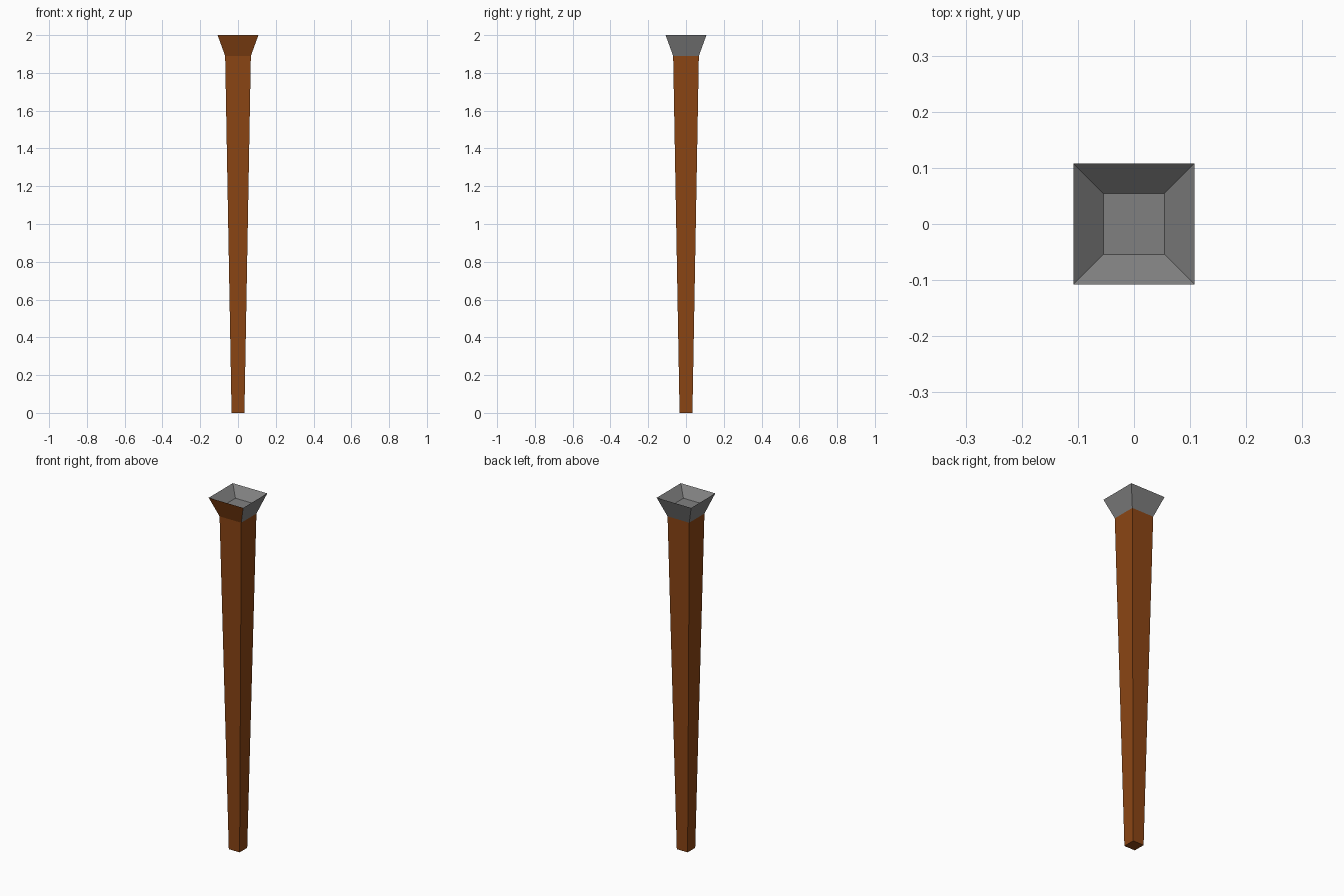
import bpy, bmesh

if "Cube" in bpy.data.objects:
    bpy.data.objects.remove(bpy.data.objects["Cube"])

wood = bpy.data.materials.new("wood")
wood.diffuse_color = (0.258, 0.060, 0.007, 1)
wood.use_nodes = True
wood.node_tree.nodes["Principled BSDF"].inputs["Base Color"].default_value = wood.diffuse_color
metal = bpy.data.materials.new("metal")
metal.diffuse_color = (0.216, 0.216, 0.216, 1)
metal.use_nodes = True
metal.node_tree.nodes["Principled BSDF"].inputs["Base Color"].default_value = metal.diffuse_color


def square_loft(name, rings, mats, cap_start=True, cap_end=True):
    """Skin square rings given as (half width, height)."""
    bm = bmesh.new()
    loops = [[bm.verts.new((sx * h, sy * h, z))
              for sx, sy in ((-1, -1), (1, -1), (1, 1), (-1, 1))] for h, z in rings]
    for a, b in zip(loops, loops[1:]):
        for i in range(4):
            j = (i + 1) % 4
            bm.faces.new((a[i], a[j], b[j], b[i]))
    if cap_start:
        bm.faces.new(loops[0][::-1])
    if cap_end:
        bm.faces.new(loops[-1])
    me = bpy.data.meshes.new(name)
    bm.to_mesh(me)
    bm.free()
    for m in mats:
        me.materials.append(m)
    ob = bpy.data.objects.new(name, me)
    bpy.context.collection.objects.link(ob)
    return ob


# Tapered wooden shaft, open where the cup continues it
square_loft("shaft", [(0.034, 0), (0.068, 1.89)], [wood], cap_end=False)

# Flared cup with a sharp rim and a sunken floor
cup = square_loft("cup", [(0.068, 1.89), (0.108, 2.0), (0.054, 1.95)],
                  [metal, wood], cap_start=False)
cup.data.polygons[0].material_index = 1  # front outer face is wood
